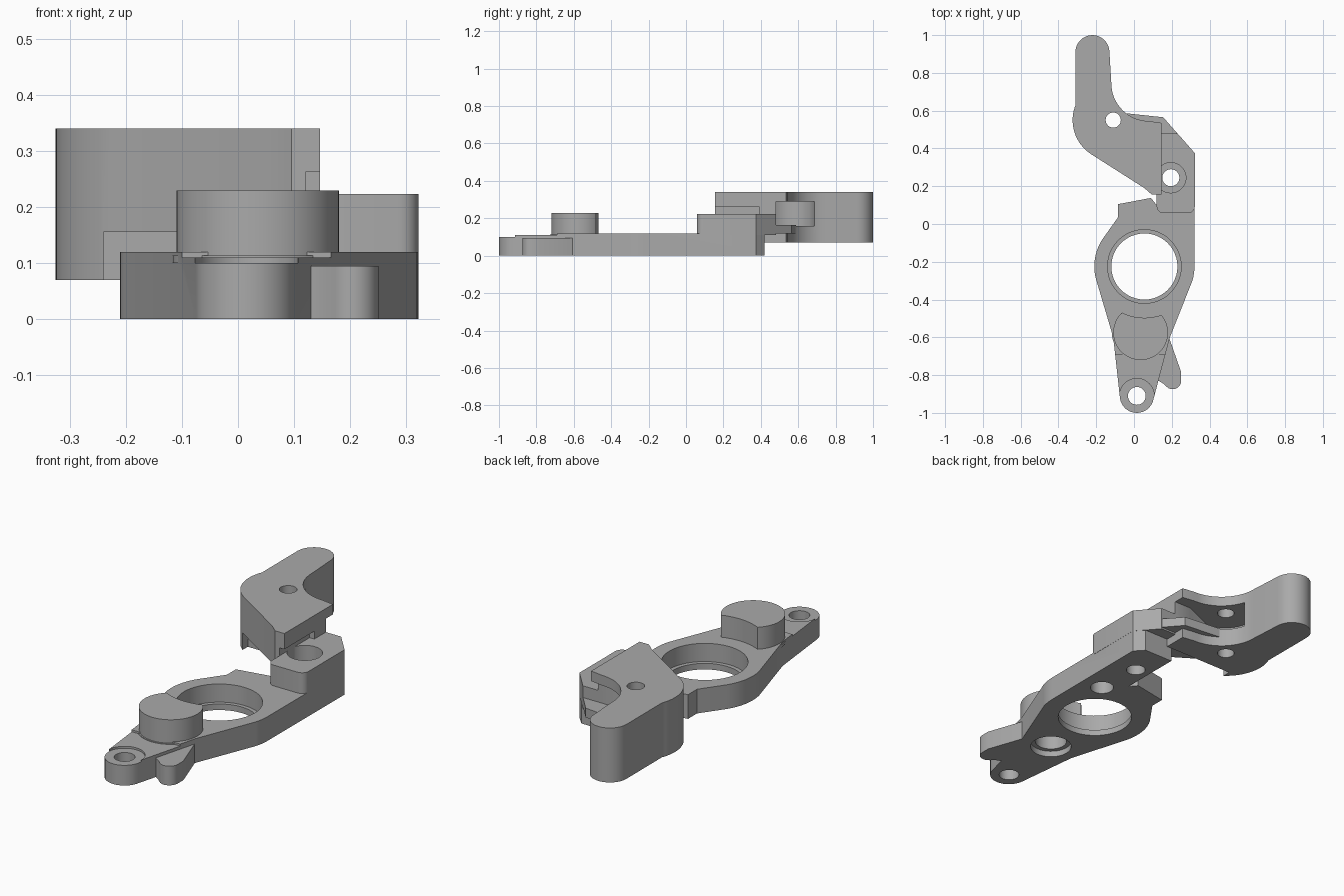
import bpy, bmesh
from math import cos, sin, radians

if "Cube" in bpy.data.objects:
    bpy.data.objects.remove(bpy.data.objects["Cube"])

metal = bpy.data.materials.new("plain grey")
metal.use_nodes = True
GREY = (0.4, 0.4, 0.4, 1)
metal.diffuse_color = GREY
metal.node_tree.nodes["Principled BSDF"].inputs["Base Color"].default_value = GREY


def arc(x, y, r, start, end, n=16):
    steps = [radians(start + (end - start) * i / n) for i in range(n + 1)]
    return [(x + r * cos(a), y + r * sin(a)) for a in steps]


def prism(name, outline, z0, z1):
    """Flat outline, counter-clockwise, raised from z0 to z1."""
    bm = bmesh.new()
    face = bm.faces.new([bm.verts.new((x, y, z0)) for x, y in outline])
    top = bmesh.ops.extrude_face_region(bm, geom=[face])["geom"]
    for v in top:
        if isinstance(v, bmesh.types.BMVert):
            v.co.z = z1
    bmesh.ops.recalc_face_normals(bm, faces=bm.faces)
    mesh = bpy.data.meshes.new(name)
    bm.to_mesh(mesh)
    bm.free()
    mesh.materials.append(metal)
    obj = bpy.data.objects.new(name, mesh)
    bpy.context.collection.objects.link(obj)
    return obj


def disc(x, y, r, z0, z1):
    return prism("disc", arc(x, y, r, 0, 352.5, 47), z0, z1)


def box(x0, x1, y0, y1, z0, z1):
    return prism("box", [(x0, y0), (x1, y0), (x1, y1), (x0, y1)], z0, z1)


def combine(obj, other, operation="DIFFERENCE"):
    mod = obj.modifiers.new("combine", "BOOLEAN")
    mod.operation, mod.object, mod.solver = operation, other, "EXACT"
    bpy.context.view_layer.objects.active = obj
    bpy.ops.object.modifier_apply(modifier=mod.name)
    bpy.data.objects.remove(other)


def smooth(obj):
    bpy.ops.object.select_all(action="DESELECT")
    obj.select_set(True)
    bpy.context.view_layer.objects.active = obj
    bpy.ops.object.shade_smooth_by_angle(angle=radians(30))


RING = (0.055, -0.225)
KNOB = (0.035, -0.575)
LUG = (0.015, -0.91)
BOSS = (0.195, 0.245)
PIVOT = (-0.11, 0.55)

# Base plate with tapered lower end
plate = prism("base_plate",
              arc(*LUG, 0.09, 188, 350)
              + [(0.19, -0.6)] + arc(*RING, 0.265, -17, 0, 6)
              + [(0.322, 0.375), (0.28, 0.42), (0.12, 0.42), (0.12, 0.1),
                 (0.09, 0.138), (-0.085, 0.105), (-0.085, 0.035)]
              + arc(*RING, 0.265, 148, 193) + [(-0.11, -0.6)], 0, 0.12)

# Raised boss block and the thin shelf behind it
boss = prism("boss", [(0.12, 0.1)] + arc(0.155, 0.093, 0.035, 180, 270, 6)
             + arc(0.287, 0.093, 0.035, 270, 360, 6)
             + [(0.322, 0.375), (0.23, 0.48), (0.12, 0.48)], 0.11, 0.223)
shelf = prism("shelf", [(-0.05, 0.43), (0.12, 0.4), (0.29, 0.4), (0.28, 0.422),
                        (0.155, 0.565), (-0.05, 0.587)], 0.119, 0.165)
for part in (boss, shelf):
    combine(plate, part, "UNION")

# Lowered lug end, holes and counterbores
for cutter in (
        box(-0.3, 0.4, -1.1, -0.69, 0.11, 0.2),
        disc(*LUG, 0.092, 0.1, 0.2),
        disc(*LUG, 0.047, -0.1, 0.2),
        disc(*RING, 0.195, 0.03, 0.3),
        disc(*RING, 0.175, -0.1, 0.3),
        disc(*BOSS, 0.08, 0.12, 0.4),
        disc(*BOSS, 0.045, -0.1, 0.4),
        disc(0.21, 0.012, 0.055, -0.1, 0.08),
        disc(*KNOB, 0.097, -0.1, 0.03),
        disc(*KNOB, 0.075, -0.1, 0.1)):
    combine(plate, cutter)
smooth(plate)

# Round knob with a scooped side, on a slim collar
knob = disc(*KNOB, 0.145, 0.105, 0.229)
knob.name = "knob"
collar = disc(*KNOB, 0.152, 0.1, 0.113)
collar.name = "knob_collar"
for part in (knob, collar):
    combine(part, disc(*RING, 0.272, 0, 0.4))
    smooth(part)

# Small side finger
finger = prism("side_finger", [(0.13, -0.7), (0.13, -0.83), (0.155, -0.845)]
               + arc(0.205, -0.83, 0.045, 225, 360, 8)
               + [(0.25, -0.785), (0.187, -0.605), (0.15, -0.62)], 0, 0.095)
smooth(finger)

# Bent lever with rounded end
lever = prism("lever", [(0.055, 0.19), (0.095, 0.155), (0.146, 0.155), (0.146, 0.535)]
              + arc(0.08, 0.745, 0.2, 270, 180)
              + arc(-0.22, 0.91, 0.09, 0, 180)
              + arc(*PIVOT, 0.215, 158, 237), 0.07, 0.34)

# Lever pivot hole, slot and underside clearances
slot = prism("slot", arc(*PIVOT, 0.14, 120, 270)
             + [(0.05, 0.48), (0.3, 0.48), (0.3, 0.69), (-0.1, 0.69)], 0.16, 0.29)
for cutter in (
        slot,
        disc(*PIVOT, 0.04, 0, 0.5),
        box(-0.24, 0.3, 0, 0.42, 0, 0.155),
        box(0.12, 0.3, 0, 0.39, 0, 0.262)):
    combine(lever, cutter)
smooth(lever)
